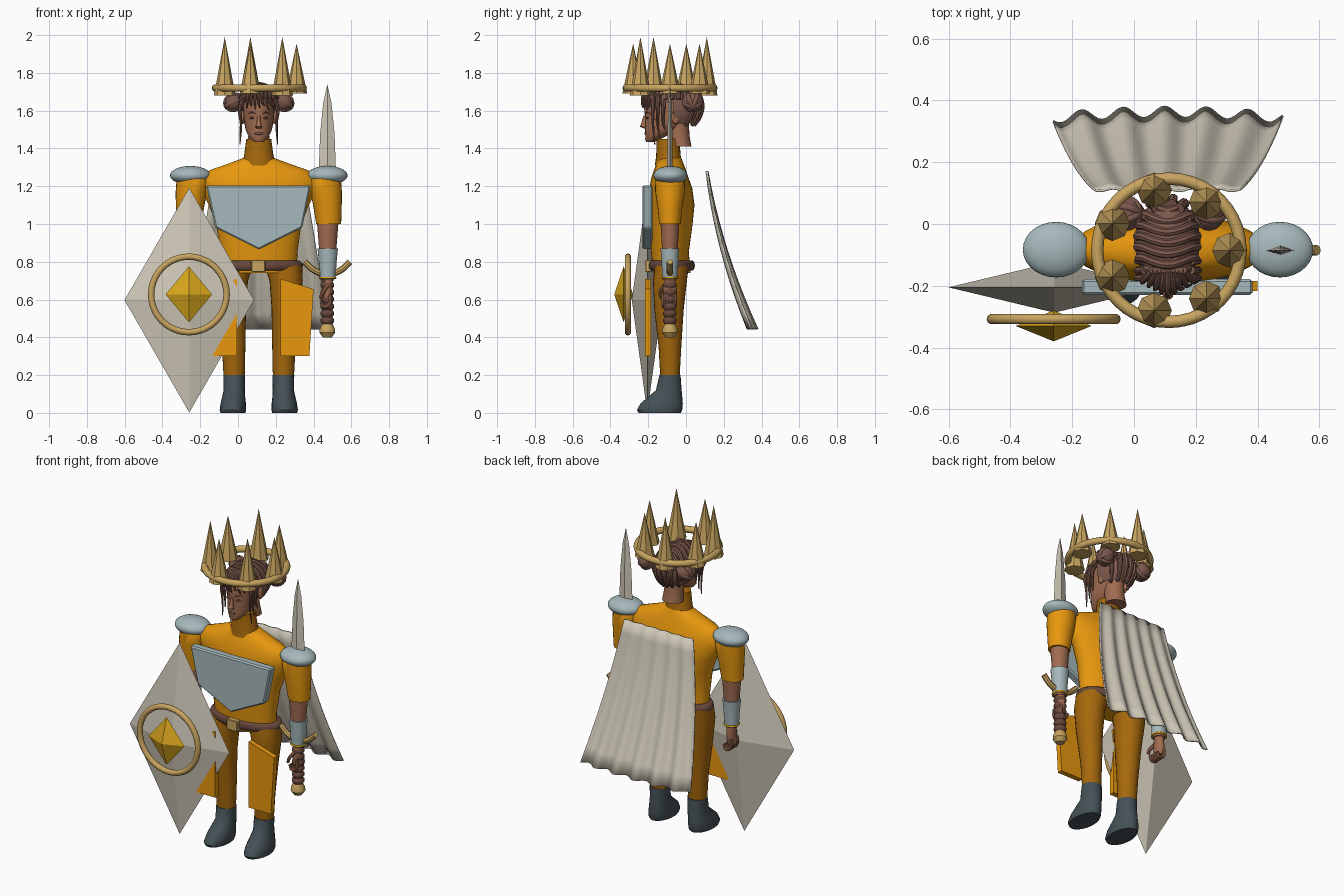
import bpy, bmesh
from math import sin, cos, pi, sqrt, radians
from mathutils import Vector

if "Cube" in bpy.data.objects:
    bpy.data.objects.remove(bpy.data.objects["Cube"])

CX, CY = 0.11, -0.085      # body axis
SIDES = (("right", -1), ("left", 1))


def material(name, rgb):
    linear = [(c / 255 / 12.92) if c < 11 else ((c / 255 + 0.055) / 1.055) ** 2.4 for c in rgb]
    mat = bpy.data.materials.new(name)
    mat.use_nodes = True
    mat.diffuse_color = (*linear, 1)
    mat.node_tree.nodes["Principled BSDF"].inputs["Base Color"].default_value = (*linear, 1)
    return mat


orange = material("orange cloth", (232, 152, 14))
ochre = material("dark orange cloth", (166, 104, 12))
steel = material("blue steel", (166, 184, 187))
ivory = material("ivory", (207, 200, 184))
tan = material("tan gold", (200, 164, 96))
gold = material("yellow gold", (216, 166, 28))
skin = material("skin", (160, 108, 80))
brown = material("hair brown", (124, 88, 76))
leather = material("dark leather", (104, 72, 60))
slate = material("boot slate", (68, 80, 86))


def finish(obj, name, mat, smooth=True):
    obj.name = name
    obj.data.materials.append(mat)
    if smooth:
        bpy.ops.object.select_all(action='DESELECT')
        obj.select_set(True)
        bpy.context.view_layer.objects.active = obj
        bpy.ops.object.shade_smooth_by_angle(angle=radians(40))
    return obj


def from_bmesh(name, bm, mat, smooth=True):
    bmesh.ops.remove_doubles(bm, verts=bm.verts, dist=0.00001)
    bmesh.ops.recalc_face_normals(bm, faces=bm.faces)
    mesh = bpy.data.meshes.new(name)
    bm.to_mesh(mesh)
    bm.free()
    obj = bpy.data.objects.new(name, mesh)
    bpy.context.collection.objects.link(obj)
    return finish(obj, name, mat, smooth)


def loft(name, mat, rings, x=CX, y=CY, sides=24, smooth=True):
    """Skin elliptical rings (z, shift_x, shift_y, rx, ry)."""
    bm = bmesh.new()
    rows = []
    for z, sx, sy, rx, ry in rings:
        rows.append([bm.verts.new((x + sx + rx * cos(2 * pi * i / sides),
                                   y + sy + ry * sin(2 * pi * i / sides), z)) for i in range(sides)])
    for low, high in zip(rows, rows[1:]):
        for i in range(sides):
            j = (i + 1) % sides
            bm.faces.new((low[i], low[j], high[j], high[i]))
    for row, ring in ((rows[0], rings[0]), (rows[-1], rings[-1])):
        if ring[3] > 0:
            bm.faces.new(row)
    return from_bmesh(name, bm, mat, smooth)


def prism(name, mat, outline, front, back, bevel=0.0):
    bm = bmesh.new()
    face = bm.faces.new([bm.verts.new((x, front, z)) for x, z in outline])
    grown = bmesh.ops.extrude_face_region(bm, geom=[face])
    moved = [v for v in grown["geom"] if isinstance(v, bmesh.types.BMVert)]
    bmesh.ops.translate(bm, verts=moved, vec=(0, back - front, 0))
    obj = from_bmesh(name, bm, mat, False)
    if bevel:
        obj.modifiers.new("soft edge", 'BEVEL').width = bevel
    return obj


def ball(name, mat, loc, scale):
    bpy.ops.mesh.primitive_uv_sphere_add(segments=28, ring_count=16, location=loc)
    obj = bpy.context.object
    obj.scale = scale
    return finish(obj, name, mat)


def hoop(name, mat, loc, major, minor, scale=(1, 1, 1), rot=(0, 0, 0)):
    bpy.ops.mesh.primitive_torus_add(location=loc, rotation=rot, major_radius=major, minor_radius=minor,
                                     major_segments=40, minor_segments=10)
    obj = bpy.context.object
    obj.scale = scale
    return finish(obj, name, mat)


def tube(name, mat, points, radius, taper=1.0):
    curve = bpy.data.curves.new(name, 'CURVE')
    curve.dimensions, curve.bevel_depth, curve.bevel_resolution = '3D', radius, 2
    curve.use_fill_caps, curve.resolution_u = True, 5
    spline = curve.splines.new('BEZIER')
    spline.bezier_points.add(len(points) - 1)
    for i, (p, co) in enumerate(zip(spline.bezier_points, points)):
        p.co, p.handle_left_type, p.handle_right_type = co, 'AUTO', 'AUTO'
        p.radius = 1 + (taper - 1) * i / (len(points) - 1)
    obj = bpy.data.objects.new(name, curve)
    bpy.context.collection.objects.link(obj)
    bpy.ops.object.select_all(action='DESELECT')
    obj.select_set(True)
    bpy.context.view_layer.objects.active = obj
    bpy.ops.object.convert(target='MESH')
    return finish(bpy.context.object, name, mat)


def octahedron(name, mat, loc, rx, ry, rz):
    x, y, z = loc
    return loft(name, mat, [(z - rz, 0, 0, 0, 0), (z, 0, 0, rx, ry), (z + rz, 0, 0, 0, 0)], x, y, 4, False)


# Torso, collar and belt
loft("torso", orange, [(0.74, 0, 0.01, 0.2, 0.1), (0.85, 0, 0, 0.205, 0.1), (1.0, 0, 0.005, 0.225, 0.115),
                       (1.1, 0, 0.01, 0.265, 0.12), (1.19, 0, 0.005, 0.31, 0.113), (1.24, 0, 0, 0.31, 0.1),
                       (1.285, 0, 0, 0.26, 0.085), (1.32, 0, 0, 0.16, 0.072), (1.35, 0, 0, 0.08, 0.06)], sides=36)
loft("collar", ochre, [(1.31, 0, -0.005, 0.095, 0.075), (1.36, 0, -0.008, 0.078, 0.065),
                       (1.45, 0, -0.01, 0.066, 0.06)])
hoop("belt", leather, (CX, CY + 0.01, 0.78), 0.205, 0.03, (1, 0.52, 0.9))
prism("belt_buckle", tan, [(0.07, 0.745), (0.145, 0.745), (0.145, 0.81), (0.07, 0.81)], -0.215, -0.18, 0.004)
prism("breastplate", steel, [(-0.17, 1.205), (0.385, 1.205), (0.34, 0.98), (CX, 0.865), (-0.12, 0.98)],
      -0.23, -0.178, 0.008)

# Limbs and armour on both sides
for side, s in SIDES:
    arm = CX + s * 0.365
    loft(side + "_leg", ochre, [(0.17, s * 0.13, 0, 0.055, 0.05), (0.35, s * 0.133, 0, 0.062, 0.06),
                                (0.55, s * 0.142, -0.005, 0.074, 0.078), (0.7, s * 0.145, 0, 0.088, 0.09),
                                (0.78, s * 0.13, 0.01, 0.1, 0.09)])
    loft(side + "_boot", slate, [(0, s * 0.137, -0.055, 0.066, 0.112), (0.015, s * 0.137, -0.055, 0.07, 0.12),
                                 (0.05, s * 0.135, -0.044, 0.067, 0.112), (0.085, s * 0.133, -0.025, 0.061, 0.09),
                                 (0.12, s * 0.13, -0.006, 0.056, 0.068), (0.2, s * 0.13, 0, 0.058, 0.056)])
    prism(side + "_tasset", orange, [(CX + s * dx, z) for dx, z in
                                     ((0.115, 0.71), (0.29, 0.655), (0.268, 0.3), (0.115, 0.3))], -0.217, -0.185)
    loft(side + "_sleeve", orange, [(1.0, s * 0.005, 0, 0.066, 0.057), (1.08, 0, 0, 0.074, 0.065),
                                    (1.17, s * -0.008, 0, 0.083, 0.078), (1.24, s * -0.015, 0, 0.085, 0.08),
                                    (1.28, s * -0.03, 0, 0.05, 0.045)], arm)
    loft(side + "_forearm", skin, [(0.7, 0, 0, 0.034, 0.034), (0.87, 0, 0, 0.046, 0.042),
                                   (1.01, 0, 0, 0.057, 0.05)], arm)
    loft(side + "_bracer", steel, [(0.715, 0, 0, 0.042, 0.04), (0.8, 0, 0, 0.047, 0.045),
                                   (0.87, 0, 0, 0.054, 0.05)], arm)
    hoop(side + "_bracer_trim", gold, (arm, CY, 0.715), 0.04, 0.006)
    ball(side + "_pauldron", steel, (CX + s * 0.362, CY + 0.002, 1.257), (0.108, 0.09, 0.05))
    # Hand with curled fingers and thumb
    loft(side + "_hand", skin, [(0.59, 0, -0.005, 0.022, 0.03), (0.63, 0, 0, 0.026, 0.038),
                                (0.68, 0, 0, 0.025, 0.034), (0.72, 0, 0, 0.028, 0.028)], arm, sides=16)
    for i in range(4):
        y = CY - 0.034 + i * 0.02
        tube(f"{side}_finger_{i + 1}", skin, [(arm + s * 0.01, y, 0.63), (arm + s * 0.008, y, 0.575),
                                             (arm - s * 0.02, y, 0.562), (arm - s * 0.035, y, 0.59)], 0.011, 0.8)
    tube(side + "_thumb", skin, [(arm, CY - 0.03, 0.675), (arm - s * 0.025, CY - 0.05, 0.64),
                                 (arm - s * 0.04, CY - 0.045, 0.605)], 0.012, 0.7)

# Head and neck
loft("head", skin, [(1.433, 0, -0.105, 0.022, 0.02), (1.445, 0, -0.095, 0.038, 0.036),
                    (1.47, 0, -0.07, 0.057, 0.06), (1.5, 0, -0.045, 0.07, 0.087), (1.55, 0, -0.018, 0.079, 0.113),
                    (1.6, 0, -0.008, 0.083, 0.127), (1.65, 0, -0.005, 0.084, 0.13), (1.7, 0, 0, 0.07, 0.105),
                    (1.73, 0, 0, 0.03, 0.05)])
loft("neck", skin, [(1.41, 0, 0.058, 0.062, 0.056), (1.47, 0, 0.045, 0.055, 0.058), (1.56, 0, 0.04, 0.055, 0.06)])
loft("nose", skin, [(1.505, 0, 0, 0.012, 0.005), (1.515, 0, -0.012, 0.018, 0.018), (1.53, 0, -0.008, 0.012, 0.015),
                    (1.575, 0, 0, 0.007, 0.01)], CX, -0.215, 12)
ball("lips", brown, (CX, -0.211, 1.479), (0.022, 0.009, 0.008))
for side, s in SIDES:
    ball(side + "_eye", leather, (CX + s * 0.034, -0.204, 1.562), (0.015, 0.008, 0.006))
    ball(side + "_ear", skin, (CX + s * 0.086, -0.055, 1.565), (0.012, 0.022, 0.036))
    tube(side + "_brow", brown, [(CX + s * 0.016, -0.214, 1.583), (CX + s * 0.038, -0.207, 1.592),
                                 (CX + s * 0.056, -0.189, 1.584)], 0.004, 0.5)

# Hair cap, open over the face
HAIR = Vector((CX - 0.002, -0.065, 1.61))
bm = bmesh.new()
bmesh.ops.create_uvsphere(bm, u_segments=32, v_segments=24, radius=1)
for v in bm.verts:
    v.co = Vector((v.co.x * 0.108, v.co.y * 0.148, v.co.z * 0.13)) + HAIR
cut = [v for v in bm.verts if v.co.z < 1.525 or (v.co.z < 1.64 and v.co.y < -0.09)]
bmesh.ops.delete(bm, geom=cut, context='VERTS')
from_bmesh("hair_cap", bm, brown)

# Waves over the crown of the head, and twists down the back
for i in range(8):
    y = -0.19 + i * 0.035
    k = sqrt(1 - ((y - HAIR.y) / 0.15) ** 2)
    arc = [(HAIR.x + 0.108 * k * cos(a), y + 0.012 * sin(3 * a), HAIR.z + 0.128 * k * sin(a))
           for a in (pi * j / 8 for j in range(1, 8))]
    tube(f"hair_wave_{i + 1}", brown, arc, 0.014)
for i in range(6):
    dx = (i - 2.5) * 0.034
    depth = 0.15 * sqrt(1 - (dx / 0.115) ** 2) + HAIR.y
    tube(f"back_lock_{i + 1}", brown, [(CX + dx * 0.7, depth - 0.02, 1.69), (CX + dx, depth, 1.63),
                                      (CX + dx * 0.9, depth - 0.01, 1.57), (CX + dx * 0.7, depth - 0.04, 1.52)],
         0.018, 0.5)
# Fringe
for i in range(9):
    dx = (i - 4) * 0.021
    front = -0.232 + abs(dx) * 0.5
    tube(f"fringe_lock_{i + 1}", brown, [(CX + dx * 0.6, -0.15, 1.725), (CX + dx * 0.9, front + 0.01, 1.685),
                                        (CX + dx, front, 1.64), (CX + dx * 1.1 + 0.006, front + 0.004,
                                                                 1.605 + 0.01 * (i % 3))], 0.013, 0.25)
# Side locks and coiled buns
for side, s in SIDES:
    for n, (y, end) in enumerate(((-0.175, 1.42), (-0.15, 1.46), (-0.12, 1.5))):
        tube(f"{side}_side_lock_{n + 1}", brown, [(CX + s * 0.075, y, 1.68), (CX + s * 0.1, y, 1.61),
                                                 (CX + s * 0.094, y, 1.53), (CX + s * 0.1, y + 0.01, end)], 0.014, 0.2)
    bun = (CX + s * 0.133, 0.035, 1.645)
    ball(side + "_bun", brown, bun, (0.05, 0.055, 0.05))
    for n in range(3):
        hoop(f"{side}_bun_coil_{n + 1}", brown, bun, 0.043, 0.014, rot=(n * pi / 3, s * 0.5, 0))

# Crown
hoop("crown_band", tan, (CX + 0.003, CY, 1.72), 0.232, 0.02)
for i in range(7):
    a = 2 * pi * i / 7
    tall = i in (2, 4, 6)
    height = 0.31 if tall else 0.265
    bpy.ops.mesh.primitive_cone_add(vertices=8, radius1=0.057, radius2=0, depth=height, location=(
        CX + 0.2 * cos(a), CY + 0.2 * sin(a), (1.68 if tall else 1.69) + height / 2))
    finish(bpy.context.object, f"crown_spike_{i + 1}", tan, False)

# Cape
bm = bmesh.new()
COLS, ROWS = 66, 10
grid = []
for r in range(ROWS + 1):
    t = r / ROWS
    row = []
    for c in range(COLS + 1):
        u = 2 * c / COLS - 1
        fold = (0.004 + 0.014 * t) * cos(5.5 * pi * u + 0.5)
        y = 0.115 + 0.13 * t + 0.12 * t * t - 0.02 * t * u * u + fold
        row.append(bm.verts.new((CX + u * (0.235 + 0.135 * t), y, 1.28 - 0.835 * t)))
    grid.append(row)
for top, low in zip(grid, grid[1:]):
    for c in range(COLS):
        bm.faces.new((top[c], top[c + 1], low[c + 1], low[c]))
cape = from_bmesh("cape", bm, ivory)
cape.modifiers.new("cloth thickness", 'SOLIDIFY').thickness = 0.008

# Shield
octahedron("shield", ivory, (-0.258, -0.205, 0.597), 0.343, 0.082, 0.595)
hoop("shield_ring", tan, (-0.26, -0.308, 0.627), 0.2, 0.017, rot=(pi / 2, 0, 0))
octahedron("shield_gem", gold, (-0.26, -0.33, 0.627), 0.123, 0.05, 0.148)

# Sword
SX = 0.473
loft("sword_blade", ivory, [(0.77, 0, 0, 0.04, 0.012), (1.3, 0, 0, 0.045, 0.015), (1.48, 0, 0, 0.038, 0.013),
                            (1.64, 0, 0, 0.022, 0.009), (1.74, 0, 0, 0, 0)], SX, CY, 4, False)
tube("sword_guard", tan, [(SX - 0.12, CY, 0.8), (SX - 0.07, CY, 0.755), (SX, CY, 0.735), (SX + 0.07, CY, 0.755),
                          (SX + 0.12, CY, 0.8)], 0.017)
loft("sword_grip", leather, [(0.47 + 0.0125 * i, 0, 0, r, r) for i, r in
                             enumerate(0.036 if k % 3 else 0.027 for k in range(21))], SX, CY, 16)
loft("sword_pommel", tan, [(0.4, 0, 0, 0.024, 0.024), (0.425, 0, 0, 0.042, 0.042), (0.445, 0, 0, 0.04, 0.04),
                           (0.48, 0, 0, 0.024, 0.024)], SX, CY, 12)
